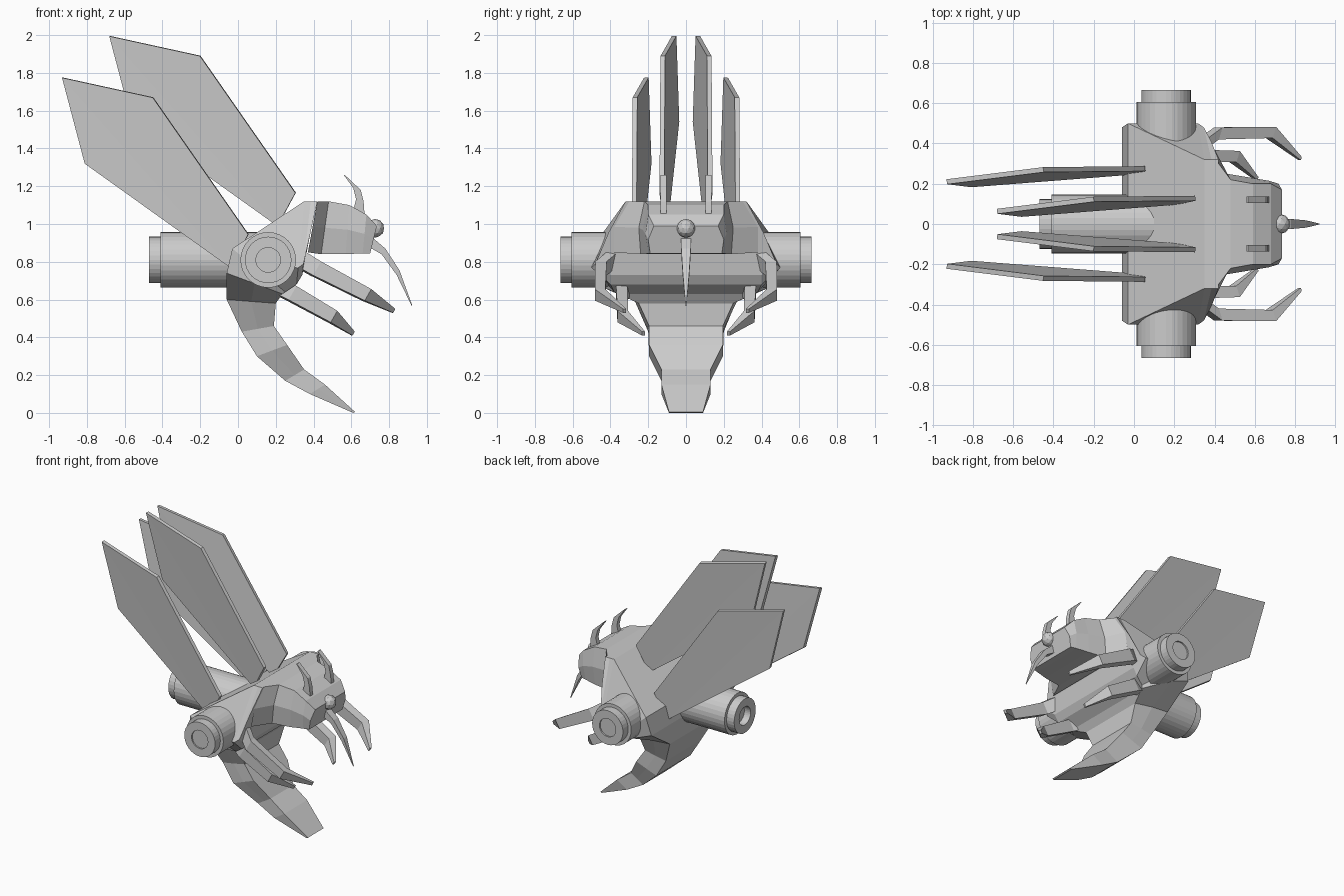
import bpy
import bmesh
from math import pi
from mathutils import Matrix, Vector

cube = bpy.data.objects.get("Cube")
if cube:
    bpy.data.objects.remove(cube)

GREY = (0.6, 0.6, 0.6, 1)
shell = bpy.data.materials.new("light grey")
shell.use_nodes = True
shell.diffuse_color = GREY
shell.node_tree.nodes["Principled BSDF"].inputs["Base Color"].default_value = GREY


def finish(name, bm):
    bmesh.ops.recalc_face_normals(bm, faces=bm.faces)
    mesh = bpy.data.meshes.new(name)
    bm.to_mesh(mesh)
    bm.free()
    mesh.materials.append(shell)
    obj = bpy.data.objects.new(name, mesh)
    bpy.context.collection.objects.link(obj)
    return obj


def mirror_y(obj):
    mod = obj.modifiers.new("Mirror", "MIRROR")
    mod.use_axis = (False, True, False)
    mod.use_mirror_merge = False


def loft(name, rings):
    """Skin a row of equal-sized rings and cap both ends."""
    bm = bmesh.new()
    rows = [[bm.verts.new(p) for p in ring] for ring in rings]
    n = len(rows[0])
    for a, b in zip(rows, rows[1:]):
        for i in range(n):
            j = (i + 1) % n
            bm.faces.new((a[i], a[j], b[j], b[i]))
    bm.faces.new(rows[0])
    bm.faces.new(rows[-1])
    return finish(name, bm)


def body_ring(tx, tz, bx, bz, top, mid, low, f=0.5):
    """Six-sided section from a back point to a belly point."""
    t, b = Vector((tx, 0, tz)), Vector((bx, 0, bz))
    half = [(t, top), (t.lerp(b, f), mid), (b, low)]
    left = [p + Vector((0, w, 0)) for p, w in half]
    right = [p - Vector((0, w, 0)) for p, w in reversed(half)]
    return left + right


def slab(name, pairs, y, widths):
    """Curved horn whose front and back edges are paired (x, z) points."""
    rings = []
    for (a, b), w in zip(pairs, widths):
        rings.append([(a[0], y - w, a[1]), (a[0], y + w, a[1]),
                      (b[0], y + w, b[1]), (b[0], y - w, b[1])])
    return loft(name, rings)


# Head, from face to neck
loft("head", [
    body_ring(.735, .99, .70, .845, .17, .20, .19),
    body_ring(.68, 1.05, .66, .845, .20, .215, .20),
    body_ring(.59, 1.10, .57, .84, .20, .23, .22),
    body_ring(.48, 1.12, .44, .84, .22, .25, .24),
    body_ring(.42, 1.12, .37, .85, .30, .38, .38)])

# Thorax, from neck to waist
loft("thorax", [
    body_ring(.42, 1.12, .36, .845, .32, .41, .40, .6),
    body_ring(.385, 1.12, .34, .73, .32, .48, .40, .85),
    body_ring(.35, 1.12, .31, .68, .32, .50, .40, .8),
    body_ring(-.03, .87, .25, .64, .50, .50, .38, .4),
    body_ring(-.06, .74, .235, .63, .48, .49, .36),
    body_ring(-.06, .60, .20, .58, .27, .27, .25)])

# Curved abdomen ending in a flat sting
loft("abdomen", [
    body_ring(-.06, .60, .20, .58, .27, .27, .25),
    body_ring(.02, .43, .19, .46, .20, .20, .195),
    body_ring(.10, .30, .26, .36, .195, .195, .195),
    body_ring(.25, .17, .35, .23, .13, .13, .13),
    body_ring(.38, .10, .46, .15, .13, .13, .13),
    body_ring(.61, .0, .62, .005, .09, .09, .09)])


def thruster(name, start, turn, length, cap, floor):
    """Stepped cylinder along local z with a recess in its end."""
    steps = [(.147, 0), (.147, length), (.123, length), (.123, length + cap),
             (.065, length + cap), (.065, length + cap - floor)]
    bm = bmesh.new()
    rows = []
    for r, z in steps:
        made = bmesh.ops.create_circle(bm, segments=32, radius=r,
                                       matrix=Matrix.Translation((0, 0, z)))
        rows.append(made["verts"])
    for a, b in zip(rows, rows[1:]):
        for i in range(32):
            j = (i + 1) % 32
            bm.faces.new((a[i], a[j], b[j], b[i]))
    bm.faces.new(rows[0])
    bm.faces.new(rows[-1])
    bm.transform(Matrix.Translation(start) @ turn)
    return finish(name, bm)


# Side and rear thrusters
mirror_y(thruster("side_thruster", (.16, .30, .81),
                  Matrix.Rotation(-pi / 2, 4, "X"), .305, .06, .01))
thruster("rear_thruster", (.10, 0, .81),
         Matrix.Rotation(-pi / 2, 4, "Y"), .51, .06, .05)

# Four folded blade wings, creased from root to tip
WING = [(-.04, .255, .77), (.055, .275, .945), (-.45, .27, 1.67),
        (-.93, .21, 1.775), (-.81, .195, 1.32)]


def wing(name, offset):
    bm = bmesh.new()
    v = [bm.verts.new(Vector(p) + Vector(offset)) for p in WING]
    bm.faces.new((v[0], v[1], v[2], v[3]))
    bm.faces.new((v[0], v[3], v[4]))
    obj = finish(name, bm)
    solid = obj.modifiers.new("Thickness", "SOLIDIFY")
    solid.thickness = .025
    solid.offset = 0
    mirror_y(obj)


wing("outer_wing", (0, 0, 0))
wing("inner_wing", (.25, -.147, .22))


def leg(name, path, sizes):
    """Tapered bent leg with a rectangular section."""
    rings = []
    for p, (w, h) in zip(path, sizes):
        side, up = Vector((.3 * w, w, 0)), Vector((.5 * h, 0, .87 * h))
        p = Vector(p)
        rings.append([p - side - up, p + side - up, p + side + up, p - side + up])
    mirror_y(loft(name, rings))


# Two pairs of legs
SIZES = [(.03, .045), (.03, .042), (.028, .035), (.008, .012)]
leg("front_leg", [(.30, .37, .83), (.41, .45, .765), (.68, .455, .625),
                  (.825, .325, .54)], SIZES)
leg("rear_leg", [(.18, .30, .69), (.28, .34, .635), (.50, .335, .51),
                 (.61, .225, .42)], SIZES)

# Antennae, mouth spike and single round eye
mirror_y(slab("antenna", [((.61, 1.07), (.67, 1.05)), ((.625, 1.13), (.665, 1.12)),
                          ((.61, 1.19), (.65, 1.18)), ((.56, 1.26), (.565, 1.26))],
              .12, [.016] * 4))
slab("mouth_spike", [((.69, .88), (.71, .93)), ((.76, .84), (.78, .87)),
                     ((.84, .73), (.855, .755)), ((.92, .565), (.922, .57))],
     0, [.028, .025, .018, .002])
bm = bmesh.new()
bmesh.ops.create_icosphere(bm, subdivisions=2, radius=.05,
                           matrix=Matrix.Translation((.725, 0, .977)))
finish("eye", bm)
